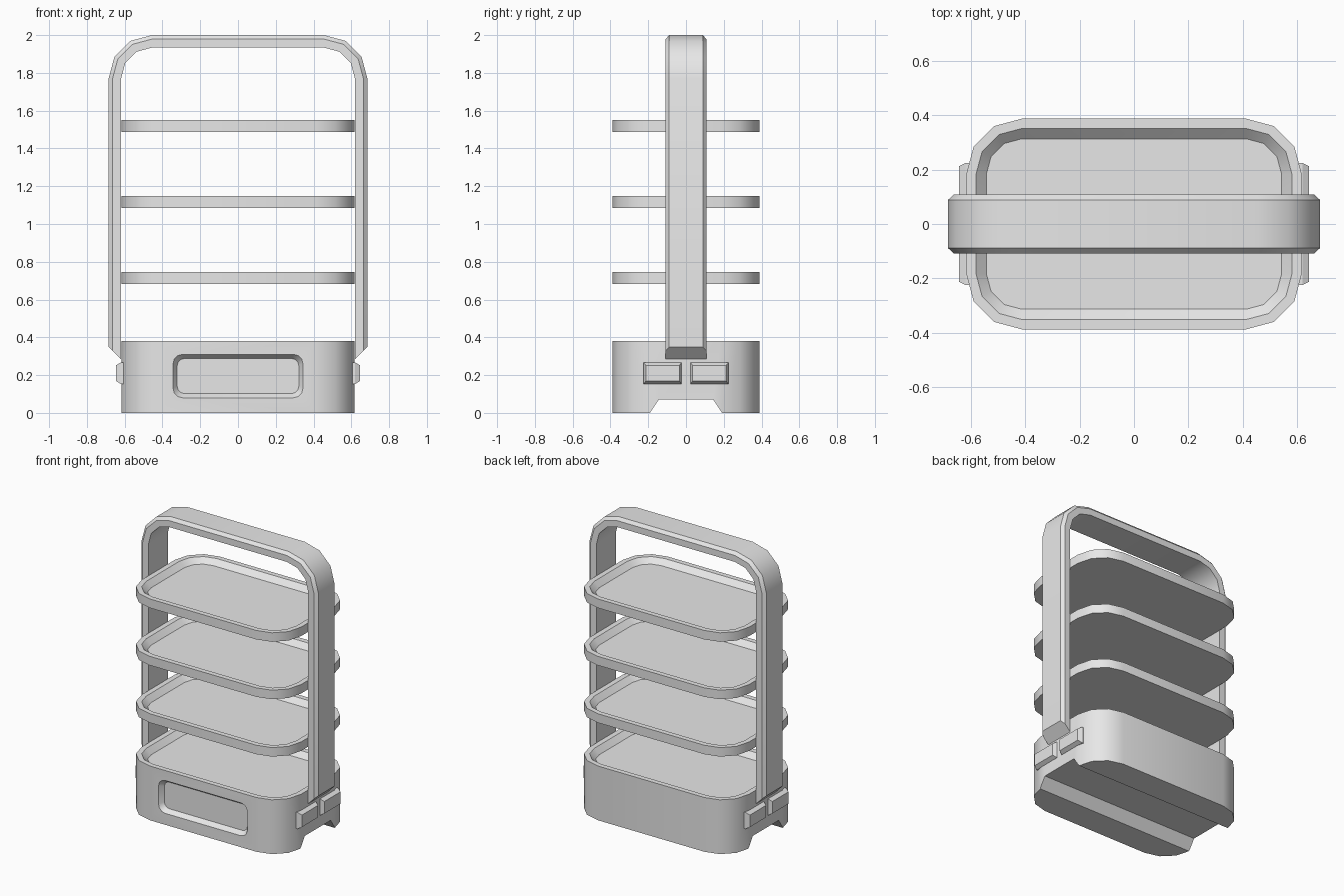
import bpy, bmesh
from math import sin, cos, radians, pi

cube = bpy.data.objects.get("Cube")
if cube:
    bpy.data.objects.remove(cube, do_unlink=True)

grey = bpy.data.materials.new("Light grey")
grey.use_nodes = True
grey.diffuse_color = (0.8, 0.8, 0.8, 1)
grey.node_tree.nodes["Principled BSDF"].inputs["Base Color"].default_value = (0.8, 0.8, 0.8, 1)


def loft(name, rings):
    """Skin closed rings of points in order and cap both ends."""
    bm = bmesh.new()
    rows = [[bm.verts.new(p) for p in ring] for ring in rings]
    n = len(rows[0])
    for a, b in zip(rows, rows[1:]):
        for i in range(n):
            j = (i + 1) % n
            bm.faces.new((a[i], a[j], b[j], b[i]))
    bm.faces.new(rows[0][::-1])
    bm.faces.new(rows[-1])
    bmesh.ops.recalc_face_normals(bm, faces=bm.faces)
    mesh = bpy.data.meshes.new(name)
    bm.to_mesh(mesh)
    bm.free()
    mesh.materials.append(grey)
    obj = bpy.data.objects.new(name, mesh)
    bpy.context.collection.objects.link(obj)
    return obj


def rounded(w, h, r):
    """Rounded rectangle with half sizes w, h and three facets per corner."""
    pts = []
    for k, (sx, sy) in enumerate([(1, 1), (-1, 1), (-1, -1), (1, -1)]):
        for s in range(4):
            a = radians(90 * k + 30 * s)
            pts.append((sx * (w - r) + r * cos(a), sy * (h - r) + r * sin(a)))
    return pts


def smooth(obj):
    bpy.ops.object.select_all(action='DESELECT')
    obj.select_set(True)
    bpy.context.view_layer.objects.active = obj
    bpy.ops.object.shade_smooth_by_angle(angle=radians(35))


def cut(obj, cutter):
    mod = obj.modifiers.new("Cut", 'BOOLEAN')
    mod.operation = 'DIFFERENCE'
    mod.solver = 'EXACT'
    mod.object = cutter
    bpy.context.view_layer.objects.active = obj
    bpy.ops.object.modifier_apply(modifier=mod.name)
    bpy.data.objects.remove(cutter, do_unlink=True)


def tray(name, bottom, top):
    """Rounded slab with a raised rim that slopes down to a flat floor."""
    steps = [(0, bottom), (0, top), (0.036, top), (0.074, top - 0.035)]
    return loft(name, [[(x, y, z) for x, y in rounded(0.618 - d, 0.388 - d, 0.205 - d)]
                       for d, z in steps])


# Base with a lengthwise groove underneath and a recessed front panel
base = tray("base", 0, 0.38)
groove = [(-0.205, -0.02), (0.205, -0.02), (0.143, 0.072), (-0.143, 0.072)]
cut(base, loft("groove_cutter", [[(x, y, z) for y, z in groove] for x in (-1, 1)]))
panel = [(0, -0.43), (0, -0.388), (0.022, -0.355)]
cut(base, loft("panel_cutter", [[(x, y, z + 0.195) for x, z in
                                 rounded(0.344 - d, 0.115 - d, 0.05 - d / 2)]
                                for d, y in panel]))
smooth(base)

# Three shelves
for i, name in enumerate(("lower_shelf", "middle_shelf", "upper_shelf")):
    smooth(tray(name, 0.683 + 0.402 * i, 0.746 + 0.402 * i))


# Arched carrying handle, chamfered on its outer edges
def arch(d):
    right = [(0.685 - d, 0.35 - d)]
    for s in range(4):
        a = radians(30 * s)
        right.append((0.455 + (0.23 - d) * cos(a), 1.77 + (0.23 - d) * sin(a)))
    return right + [(-x, z) for x, z in reversed(right)]


section = [(0.066, -0.108), (0.021, -0.108), (0, -0.089),
           (0, 0.089), (0.021, 0.108), (0.066, 0.108)]
strips = [[(x, y, z) for x, z in arch(d)] for d, y in section]
smooth(loft("handle", list(zip(*strips))))

# Tapered latches, two on each end
for side, label in ((1, "left"), (-1, "right")):
    for y0, place in ((-0.124, "front"), (0.124, "back")):
        rings = []
        for x, hy, hz in ((0.595, 0.101, 0.057), (0.62, 0.101, 0.057), (0.645, 0.089, 0.042)):
            rings.append([(side * x, y0 + sy * hy, 0.21 + sz * hz)
                          for sy, sz in ((1, 1), (-1, 1), (-1, -1), (1, -1))])
        loft(f"{label}_{place}_latch", rings)
